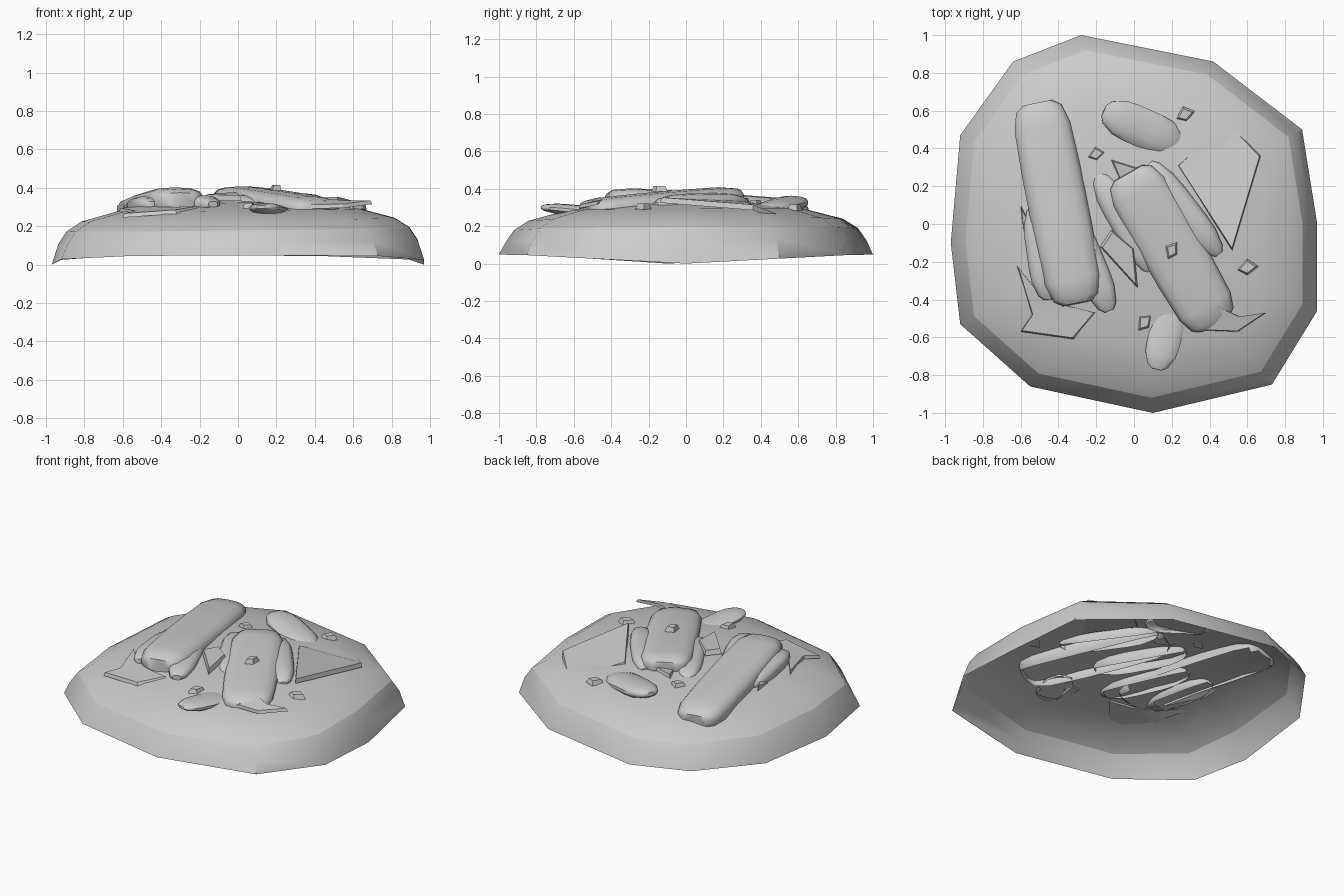
import bpy, bmesh, math
from mathutils import Vector

if "Cube" in bpy.data.objects:
    bpy.data.objects.remove(bpy.data.objects["Cube"])

# Mound profile: fraction of outline -> height
PROFILE = [(1.0, 0.03), (0.965, 0.12), (0.92, 0.185), (0.84, 0.235),
           (0.65, 0.285), (0.35, 0.325), (0.0, 0.34)]
OUTLINE = [(-0.28, 1.0), (0.42, 0.86), (0.89, 0.5), (0.97, 0.0), (0.97, -0.46),
           (0.73, -0.85), (0.1, -1.0), (-0.55, -0.86), (-0.92, -0.53),
           (-0.97, -0.1), (-0.92, 0.47), (-0.64, 0.86)]


def tilt(x, y):
    return 0.012 * x + 0.008 * y


def mound_z(x, y):
    r = min(math.hypot(x, y) / 0.98, 1.0)
    for (r1, z1), (r0, z0) in zip(PROFILE, PROFILE[1:]):
        if r >= r0:
            return z0 + (z1 - z0) * (r - r0) / (r1 - r0) + tilt(x, y)
    return PROFILE[-1][1]


def finish(name, bm, angle):
    bmesh.ops.recalc_face_normals(bm, faces=bm.faces)
    me = bpy.data.meshes.new(name)
    bm.to_mesh(me)
    bm.free()
    ob = bpy.data.objects.new(name, me)
    bpy.context.collection.objects.link(ob)
    bpy.ops.object.select_all(action='DESELECT')
    ob.select_set(True)
    bpy.context.view_layer.objects.active = ob
    bpy.ops.object.shade_smooth_by_angle(angle=math.radians(angle))
    return ob


def bridge(bm, a, b):
    n = len(a)
    for i in range(n):
        bm.faces.new((a[i], a[(i + 1) % n], b[(i + 1) % n], b[i]))


# Remove faces hidden inside the mound, leaving open shells underneath
def remove_buried(bm, depth, max_nz=2):
    buried = []
    for f in bm.faces:
        c = f.calc_center_median()
        if c.z < mound_z(c.x, c.y) - depth and f.normal.z < max_nz:
            buried.append(f)
    bmesh.ops.delete(bm, geom=buried, context='FACES')


# Open-bottomed mound
bm = bmesh.new()
rings = []
for k, (s, z) in enumerate(PROFILE[:-1]):
    rings.append([bm.verts.new((x * s, y * s, 0.048 * min(1, abs(y) * 1.1) if k == 0
                                else z + tilt(x * s, y * s))) for x, y in OUTLINE])
for v in rings[0]:
    if abs(v.co.y) < 0.15:
        v.co.z = 0
for a, b in zip(rings, rings[1:]):
    bridge(bm, a, b)
top = bm.verts.new((0, 0, PROFILE[-1][1]))
for i in range(len(OUTLINE)):
    bm.faces.new((rings[-1][i], rings[-1][(i + 1) % len(OUTLINE)], top))
mound = finish("mound", bm, 40)
# Crease around the shoulder of the mound
n = len(OUTLINE)
for e in mound.data.edges:
    if all(2 * n <= v < 3 * n for v in e.vertices):
        e.use_edge_sharp = True


# Blunt tapered logs and stones; low scales the underside depth
def log(name, p0, p1, w, h, ends=((0, .5), (.03, .78), (.12, .95)), low=1, power=0.7):
    bm = bmesh.new()
    p0, p1 = Vector(p0), Vector(p1)
    d = (p1 - p0).normalized()
    side = d.cross(Vector((0, 0, 1))).normalized()
    up = side.cross(d)
    mids = [(.35, 1), (.5, 1), (.65, 1)]
    stations = list(ends) + mids + [(1 - t, s) for t, s in reversed(ends)]
    sides, rs = 14, []
    for t, s in stations:
        ring = []
        for i in range(sides):
            a = 2 * math.pi * (i + .5) / sides
            c, q = math.cos(a), math.sin(a)
            u = math.copysign(abs(c) ** power, c) * w * s
            v = math.copysign(abs(q) ** power, q) * h * s * (low if q < 0 else 1)
            ring.append(bm.verts.new(p0.lerp(p1, t) + side * u + up * v))
        rs.append(ring)
    for a, b in zip(rs, rs[1:]):
        bridge(bm, a, b)
    bm.faces.new(rs[0])
    bm.faces.new(rs[-1])
    bmesh.ops.recalc_face_normals(bm, faces=bm.faces)
    remove_buried(bm, 0.015, -0.6)
    finish(name, bm, 45)


ROUND = ((0, .3), (.05, .62), (.2, .93))
log("log_left", (-.51, .64, .265), (-.3, -.42, .335), .16, .08)
log("log_right", (-.03, .27, .355), (.43, -.53, .285), .165, .065, low=1.3)
log("small_log_right", (.08, .32, .32), (.45, -.16, .31), .075, .06, ROUND)
log("small_log_middle", (-.19, .26, .31), (.1, -.25, .31), .08, .055, ROUND)
log("small_log_front", (-.36, .08, .31), (-.13, -.46, .315), .085, .05, ROUND)
log("small_log_left", (-.52, .1, .29), (-.45, -.4, .315), .085, .05, ROUND)
log("stone_back", (-.16, .6, .335), (.25, .42, .28), .105, .042, ROUND, power=.9)
log("stone_front", (.12, -.77, .3), (.22, -.38, .265), .09, .03, ROUND, power=.9)


# Thin broken shards: outline points with top height, and thickness
def shard(name, pts, thick=0.02, inset=0.88):
    bm = bmesh.new()
    c = sum((Vector(p) for p in pts), Vector()) / len(pts)
    up = [bm.verts.new(c + (Vector(p) - c) * inset) for p in pts]
    lo = [bm.verts.new(Vector(p) - Vector((0, 0, thick))) for p in pts]
    bridge(bm, lo, up)
    bm.faces.new(up)
    bm.faces.new(lo)
    bmesh.ops.triangulate(bm, faces=[f for f in bm.faces if len(f.verts) > 4])
    finish(name, bm, 30)


shard("shard_front_left", [(-.62, -.22, .295), (-.5, -.37, .305), (-.36, -.43, .3), (-.2, -.47, .305),
                           (-.32, -.61, .285), (-.6, -.57, .265), (-.54, -.48, .28)], .02, .95)
shard("shard_middle", [(-.12, -.03, .37), (0, -.13, .38), (.02, -.34, .36), (-.18, -.12, .365)], .03)
shard("shard_front_right", [(.3, -.56, .31), (.34, -.5, .325), (.45, -.44, .345), (.56, -.49, .335),
                            (.7, -.47, .335), (.55, -.57, .315)], .02, .95)
shard("shard_back_right", [(.23, .31, .335), (.52, -.14, .355), (.67, .36, .315), (.49, .55, .24)],
      .03, .97)
shard("shard_back", [(-.12, .34, .35), (.1, .27, .355), (.0, .2, .34), (-.08, .24, .34)], .02)
shard("shard_left", [(-.6, .1, .31), (-.54, -.02, .31), (-.48, -.3, .31), (-.59, -.02, .29)], .03)

# Small scattered chips
for i, (x, y, z, r, turn) in enumerate([(.27, .58, .315, .055, .3), (.2, -.14, .415, .05, 1.0),
                                        (.6, -.23, .32, .06, 0.1), (.055, -.52, .32, .055, .8),
                                        (-.2, .37, .34, .05, .2)]):
    pts = [(x + r * k * math.cos(turn + a), y + r * k * math.sin(turn + a), z)
           for a, k in ((0, 1), (1.5, .8), (3.3, 1), (4.6, .7))]
    shard("chip_%d" % (i + 1), pts, .03, .7)
